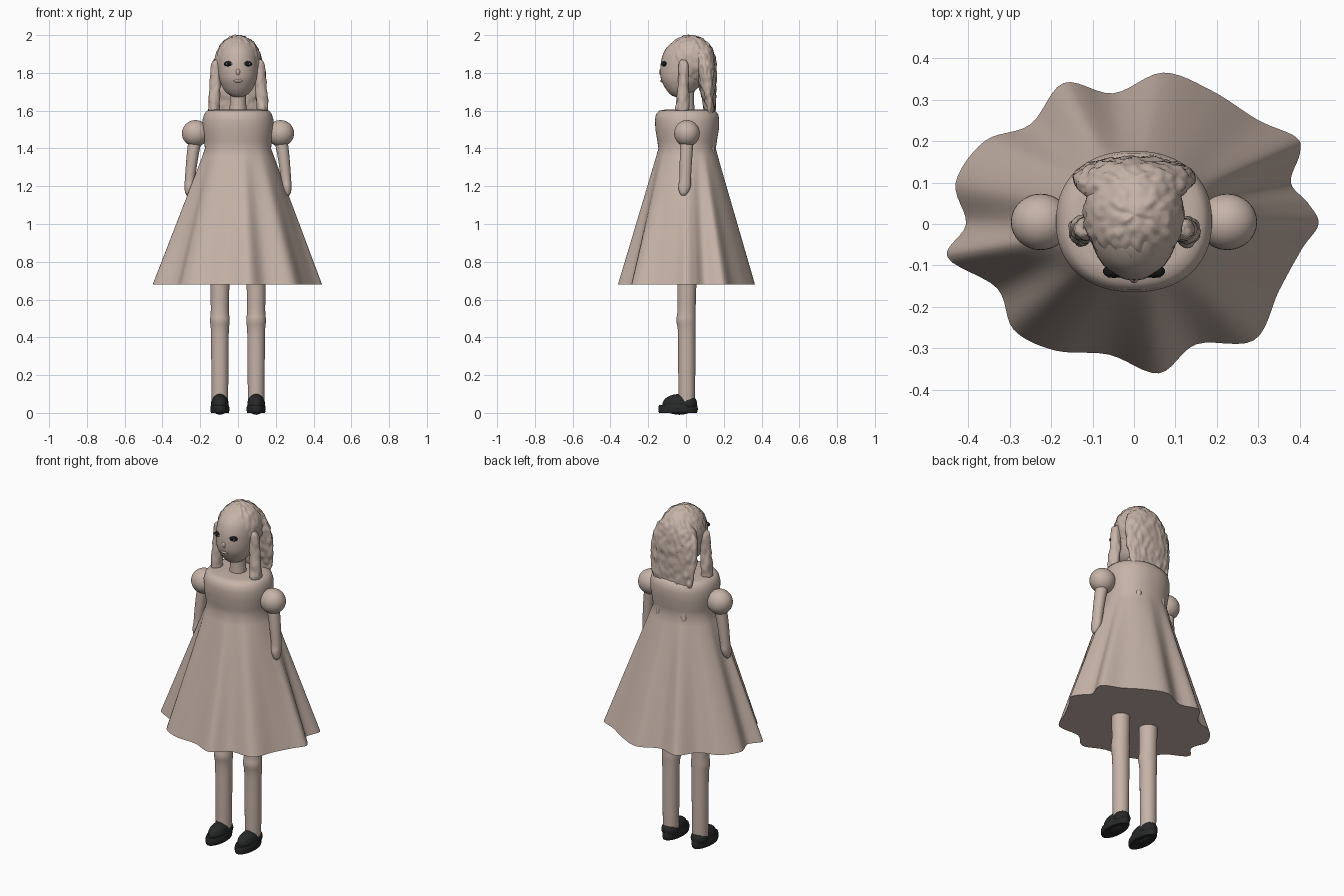
import bpy, bmesh, math
from mathutils import Vector, noise

cube = bpy.data.objects.get("Cube")
if cube:
    bpy.data.objects.remove(cube, do_unlink=True)


def material(name, rgb):
    m = bpy.data.materials.new(name)
    m.use_nodes = True
    m.diffuse_color = (*rgb, 1)
    m.node_tree.nodes["Principled BSDF"].inputs["Base Color"].default_value = (*rgb, 1)
    return m


BEIGE = material("warm_beige", (0.56, 0.45, 0.39))
BLACK = material("shoe_black", (0.02, 0.021, 0.021))
DARK = material("eye_dark", (0.01, 0.009, 0.009))
WHITE = material("eye_white", (0.6, 0.58, 0.56))


def finish(name, bm, mat, rough=0, angle=50):
    """Turn a bmesh into a smooth-shaded object, optionally with lumpy relief."""
    bmesh.ops.recalc_face_normals(bm, faces=bm.faces)
    bm.normal_update()
    if rough:
        for v in bm.verts:
            p = Vector((v.co.x * 55, v.co.y * 55, v.co.z * 30))
            v.co += v.normal * rough * noise.noise(p)
    me = bpy.data.meshes.new(name)
    bm.to_mesh(me)
    bm.free()
    me.materials.append(mat)
    ob = bpy.data.objects.new(name, me)
    bpy.context.collection.objects.link(ob)
    bpy.ops.object.select_all(action='DESELECT')
    ob.select_set(True)
    bpy.context.view_layer.objects.active = ob
    bpy.ops.object.shade_smooth_by_angle(angle=math.radians(angle))
    return ob


def skin(rings):
    """Bridge closed rings of points and cap both ends."""
    bm = bmesh.new()
    loops = [[bm.verts.new(p) for p in r] for r in rings]
    n = len(loops[0])
    for a, b in zip(loops, loops[1:]):
        for i in range(n):
            bm.faces.new((a[i], a[(i + 1) % n], b[(i + 1) % n], b[i]))
    bm.faces.new(loops[0])
    bm.faces.new(loops[-1])
    return bm


def catmull(a, b, c, d, t):
    return 0.5 * (2 * b + (c - a) * t + (2 * a - 5 * b + 4 * c - d) * t * t
                  + (3 * b - a - 3 * c + d) * t ** 3)


def smooth_path(pts, steps, closed=False):
    v, n, out = [Vector(p) for p in pts], len(pts), []
    at = (lambda i: v[i % n]) if closed else (lambda i: v[max(0, min(i, n - 1))])
    for i in range(n if closed else n - 1):
        out += [catmull(at(i - 1), at(i), at(i + 1), at(i + 2), k / steps) for k in range(steps)]
    return out if closed else out + [v[-1]]


def loft(name, sections, mat=BEIGE, side=1, sides=32, steps=4, rough=0):
    """Sections are (x, y, z, radius x, radius y), joined smoothly."""
    rings = []
    for x, y, z, rx, ry in smooth_path(sections, steps):
        rings.append([(side * (x + rx * math.cos(i * math.tau / sides)),
                       y + ry * math.sin(i * math.tau / sides), z) for i in range(sides)])
    return finish(name, skin(rings), mat, rough)


def ball(name, centre, radii, mat=BEIGE, rough=0, sides=32):
    bm = bmesh.new()
    bmesh.ops.create_uvsphere(bm, u_segments=sides, v_segments=sides // 2, radius=1)
    for v in bm.verts:
        v.co = Vector(c + r * k for c, r, k in zip(centre, radii, v.co))
    return finish(name, bm, mat, rough)


# Dress: wavy hem blending up into an oval bodice
hem = [(.445, 0), (.42, .05), (.378, .1), (.4, .17), (.39, .21), (.3, .25), (.19, .32),
       (.07, .365), (-.05, .315), (-.17, .34), (-.25, .24), (-.36, .2), (-.43, .1),
       (-.405, 0), (-.45, -.08), (-.33, -.155), (-.29, -.255), (-.19, -.305),
       (-.06, -.315), (.06, -.36), (.15, -.29), (.29, -.28), (.35, -.16), (.405, -.06)]
outline = smooth_path(hem, 6, closed=True)


def oval(rx, ry, z):
    ring = []
    for p in outline:
        a = math.atan2(p.y / .36, p.x / .45)
        c, s = math.cos(a), math.sin(a)
        ring.append(Vector((rx * math.copysign(abs(c) ** .9, c),
                            ry * math.copysign(abs(s) ** .9, s) + .006, z)))
    return ring


waist, top = 1.4, 1.605
hem_ring = [Vector((p.x, p.y, .68)) for p in outline]
waist_ring = oval(.175, .152, waist)
rings = [[h.lerp(w, k / 16) for h, w in zip(hem_ring, waist_ring)] for k in range(17)]
for rx, ry, z in [(.18, .158, 1.44), (.188, .168, 1.5), (.188, .17, 1.55), (.18, .165, 1.58),
                  (.165, .148, 1.6), (.14, .12, top), (.05, .05, top)]:
    rings.append(oval(rx, ry, z))
finish("dress", skin(rings), BEIGE)

# Limbs, shoes, sleeves and side locks, mirrored left and right
for side, tag in ((1, "left"), (-1, "right")):
    loft(tag + "_leg", [(.096, .004, .06, .043, .043), (.096, .004, .2, .045, .045),
                        (.096, .004, .42, .047, .046), (.096, 0, .49, .052, .051),
                        (.096, .003, .55, .048, .048), (.096, .005, .75, .052, .052)], side=side)
    ball(tag + "_puff_sleeve", (side * .225, .005, 1.48), (.072, .068, .07))
    loft(tag + "_arm", [(.225, .005, 1.46, .036, .036), (.242, 0, 1.35, .031, .033),
                        (.254, -.004, 1.24, .027, .03), (.258, -.008, 1.2, .025, .033),
                        (.262, -.012, 1.165, .018, .022), (.264, -.013, 1.15, .006, .008)], side=side)
    loft(tag + "_side_lock", [(.11, -.012, 1.87, .012, .014), (.118, -.012, 1.84, .024, .026),
                              (.12, -.014, 1.75, .029, .028), (.126, -.016, 1.66, .03, .034),
                              (.128, -.018, 1.6, .029, .036), (.128, -.018, 1.585, .018, .022)],
         side=side, rough=.006, steps=6)
    loft(tag + "_back_ribbon", [(.085, .132, 1.34, .004, .004), (.083, .135, 1.38, .016, .016),
                                (.08, .135, 1.42, .015, .014), (.075, .14, 1.5, .004, .004)], side=side)
    # Shoe: flat sole with a rounded upper
    loft(tag + "_shoe_sole", [(.096, -.042, .0, .047, .1), (.096, -.042, .012, .05, .104),
                              (.096, -.042, .03, .05, .104), (.096, -.042, .042, .046, .1)],
         BLACK, side, steps=2)
    ball(tag + "_shoe_upper", (side * .096, -.035, .045), (.046, .09, .055), BLACK)
    ball(tag + "_shoe_heel", (side * .096, .012, .05), (.047, .046, .045), BLACK)
    # Eye: dark almond with a pale patch on each side of the iris
    ball(tag + "_eye", (side * .048, -.114, 1.848), (.027, .016, .014), DARK, sides=24)
    for dx in (-.012, .013):
        ball(tag + "_eye_white", (side * .048 + dx, -.126, 1.847), (.005, .004, .005), WHITE, sides=12)

# Neck and egg-shaped head
loft("neck", [(0, .0, 1.58, .047, .047), (0, 0, 1.65, .043, .043), (0, 0, 1.74, .045, .045)])
loft("head", [(0, -.035, 1.672, .015, .018), (0, -.035, 1.68, .04, .04),
              (0, -.028, 1.7, .066, .068), (0, -.022, 1.73, .085, .094),
              (0, -.015, 1.77, .1, .118), (0, -.008, 1.82, .106, .128),
              (0, 0, 1.88, .106, .128), (0, .005, 1.93, .092, .11), (0, .01, 1.97, .06, .07),
              (0, .01, 1.985, .02, .02)])
ball("nose", (0, -.128, 1.805), (.013, .014, .02), sides=20)
ball("mouth", (0, -.124, 1.757), (.025, .012, .008), sides=20)

# Hair cap and long back hair with lumpy strands
ball("hair_cap", (0, .022, 1.862), (.121, .132, .138), rough=.007, sides=80)
loft("back_hair", [(0, .132, 1.555, .09, .012), (0, .13, 1.57, .118, .022),
                   (0, .122, 1.65, .138, .034), (0, .112, 1.75, .148, .048),
                   (0, .1, 1.84, .136, .06), (0, .085, 1.91, .106, .062),
                   (0, .07, 1.96, .06, .045), (0, .06, 1.98, .02, .02)],
     sides=80, steps=8, rough=.009)
